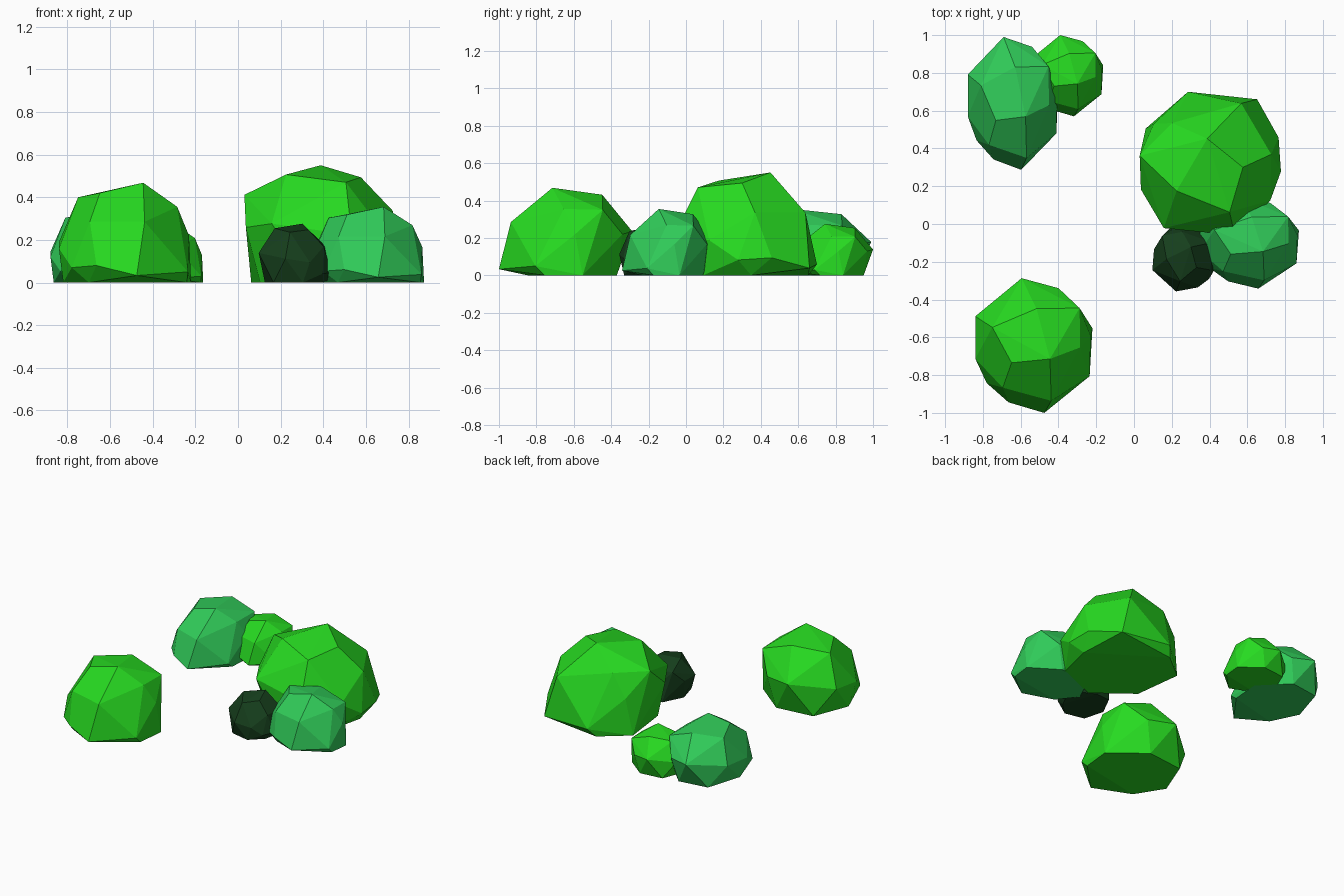
import bpy, bmesh
from math import radians
from mathutils import Vector, Matrix

if "Cube" in bpy.data.objects:
    bpy.data.objects.remove(bpy.data.objects["Cube"])

# One faceted bush shape, measured from its own footprint centre
CROWN = [
    (0.085, -0.07, 0.468), (-0.22, 0.095, 0.40), (0.014, 0.193, 0.431),
    (-0.118, -0.09, 0.42), (0.242, 0.196, 0.35), (0.245, -0.01, 0.355),
    (0.092, -0.289, 0.285), (-0.165, -0.22, 0.286),
]
SKIRT = [
    (0.055, -0.352, 0.033), (0.295, -0.16, 0.05), (0.30, 0.05, 0.22),
    (0.13, 0.30, 0.22), (-0.065, 0.352, 0.235), (-0.31, 0.153, 0.19),
    (-0.31, -0.069, 0.16), (-0.25, -0.196, 0.07), (-0.134, -0.297, 0.08),
]
FOOT = [
    (-0.29, -0.01, 0), (-0.19, 0.24, 0), (0.08, 0.27, 0), (0.31, 0.09, 0),
    (0.29, -0.11, 0), (0.08, -0.20, 0), (-0.17, -0.20, 0),
]


def material(name, color):
    m = bpy.data.materials.new(name)
    m.diffuse_color = (*color, 1)
    m.use_nodes = True
    m.node_tree.nodes["Principled BSDF"].inputs["Base Color"].default_value = m.diffuse_color
    return m


def bush(name, lo, hi, turn, mat):
    """Turn the shared shape, then fit it into the box lo..hi."""
    rot = Matrix.Rotation(radians(turn), 3, 'Z')
    pts = [rot @ Vector(p) for p in CROWN + SKIRT + FOOT]
    a = [min(p[i] for p in pts) for i in range(3)]
    b = [max(p[i] for p in pts) for i in range(3)]
    bm = bmesh.new()
    for p in pts:
        bm.verts.new([lo[i] + (p[i] - a[i]) / (b[i] - a[i]) * (hi[i] - lo[i])
                      for i in range(3)])
    bmesh.ops.convex_hull(bm, input=bm.verts[:])
    loose = [v for v in bm.verts if not v.link_faces]
    bmesh.ops.delete(bm, geom=loose, context='VERTS')
    bmesh.ops.dissolve_limit(bm, angle_limit=radians(7),
                             verts=bm.verts[:], edges=bm.edges[:])
    bmesh.ops.recalc_face_normals(bm, faces=bm.faces[:])
    me = bpy.data.meshes.new(name)
    bm.to_mesh(me)
    bm.free()
    me.materials.append(mat)
    bpy.context.collection.objects.link(bpy.data.objects.new(name, me))


bright = material("bright_green", (0.02, 0.70, 0.015))
teal = material("blue_green", (0.03, 0.60, 0.10))
dark = material("dark_green", (0.008, 0.05, 0.012))

# Left group
bush("front_bush", (-0.84, -1.0, 0), (-0.22, -0.287, 0.468), 0, bright)
bush("back_left_bush", (-0.88, 0.287, 0), (-0.40, 0.99, 0.355), 0, teal)
bush("back_small_bush", (-0.54, 0.57, 0), (-0.163, 1.0, 0.275), 0, bright)

# Right group
bush("large_bush", (0.03, -0.06, 0), (0.778, 0.70, 0.55), 135, bright)
bush("dark_bush", (0.097, -0.357, 0), (0.45, 0.0, 0.276), 100, dark)
bush("right_bush", (0.35, -0.342, 0), (0.873, 0.148, 0.355), 0, teal)
